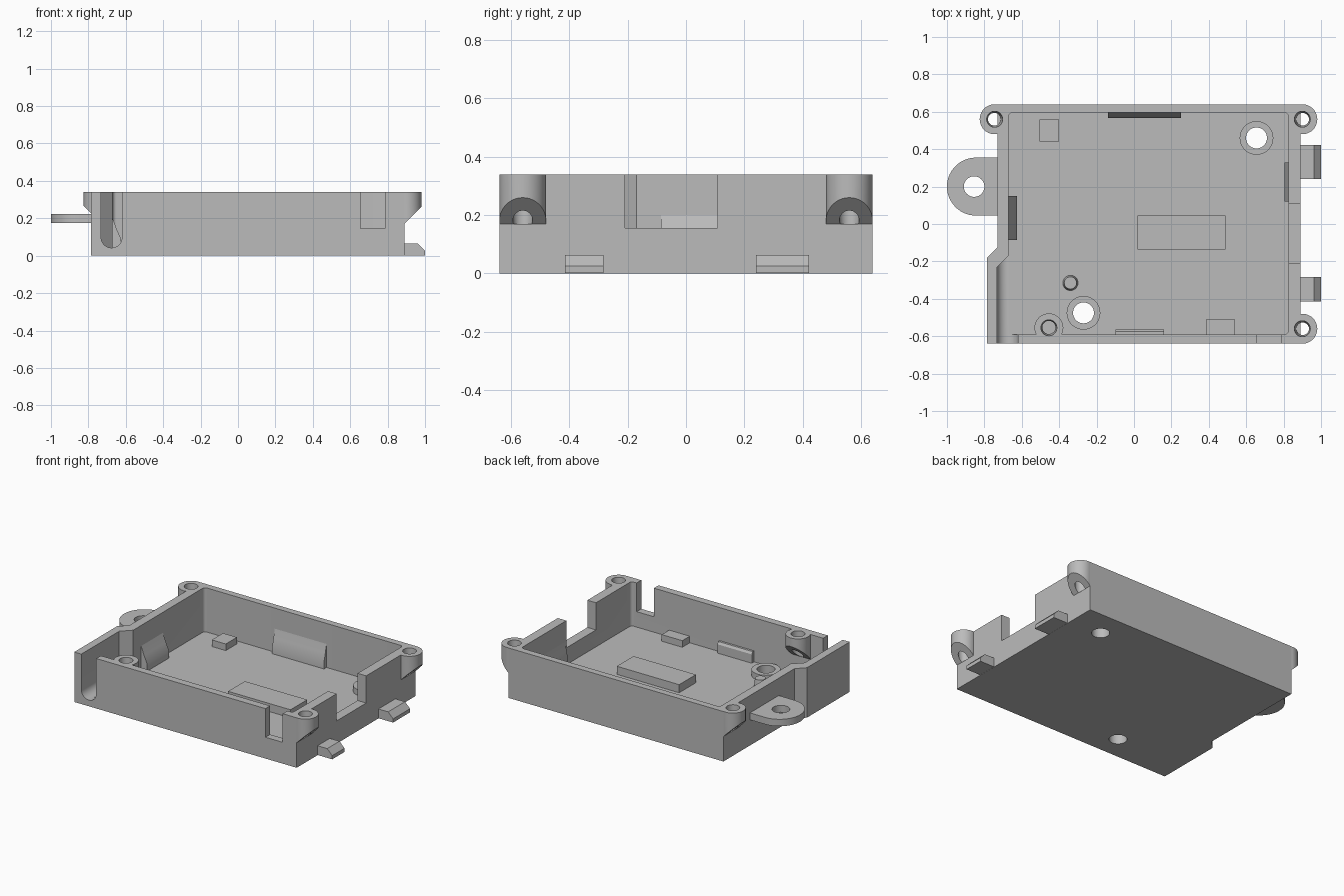
import bpy, bmesh
from math import pi, cos, sin, radians
from mathutils import Vector

if "Cube" in bpy.data.objects:
    bpy.data.objects.remove(bpy.data.objects["Cube"])

grey = bpy.data.materials.new("plain_grey")
grey.use_nodes = True
grey.diffuse_color = (0.5, 0.5, 0.5, 1)
grey.node_tree.nodes["Principled BSDF"].inputs["Base Color"].default_value = (0.5, 0.5, 0.5, 1)

TOP, FLOOR = 0.34, 0.04


def arc(cx, cy, r, a0, a1, n=16):
    return [(cx + r * cos(radians(a0 + (a1 - a0) * i / n)),
             cy + r * sin(radians(a0 + (a1 - a0) * i / n))) for i in range(n + 1)]


def finish(name, bm):
    bmesh.ops.recalc_face_normals(bm, faces=bm.faces)
    mesh = bpy.data.meshes.new(name)
    bm.to_mesh(mesh)
    bm.free()
    mesh.materials.append(grey)
    ob = bpy.data.objects.new(name, mesh)
    bpy.context.collection.objects.link(ob)
    return ob


def trim(bm, point, normal):
    """Remove everything on the normal's side of a plane and close the cut."""
    geom = bm.verts[:] + bm.edges[:] + bm.faces[:]
    cut = bmesh.ops.bisect_plane(bm, geom=geom, plane_co=point, plane_no=normal, clear_outer=True)
    edges = [e for e in cut["geom_cut"] if isinstance(e, bmesh.types.BMEdge)]
    bmesh.ops.contextual_create(bm, geom=edges)


def prism(name, pts, lo, hi, axis="z", plane=None):
    """Extrude a profile along an axis: z takes (x, y), y takes (x, z), x takes (y, z)."""
    place = {"z": lambda a, b, t: (a, b, t),
             "y": lambda a, b, t: (a, t, b),
             "x": lambda a, b, t: (t, a, b)}[axis]
    bm = bmesh.new()
    face = bm.faces.new([bm.verts.new(place(a, b, lo)) for a, b in pts])
    new = bmesh.ops.extrude_face_region(bm, geom=[face])["geom"]
    shift = Vector(place(0, 0, hi - lo))
    bmesh.ops.translate(bm, vec=shift, verts=[v for v in new if isinstance(v, bmesh.types.BMVert)])
    if plane:
        trim(bm, *plane)
    return finish(name, bm)


def box(name, x0, x1, y0, y1, z0, z1):
    return prism(name, [(x0, y0), (x1, y0), (x1, y1), (x0, y1)], z0, z1)


def cylinder(name, x, y, r, z0, z1, plane=None, r_top=None):
    bm = bmesh.new()
    bmesh.ops.create_cone(bm, cap_ends=True, segments=40, radius1=r,
                          radius2=r_top or r, depth=z1 - z0)
    bmesh.ops.translate(bm, vec=(x, y, (z0 + z1) / 2), verts=bm.verts)
    if plane:
        trim(bm, *plane)
    return finish(name, bm)


def combine(ob, other, operation):
    mod = ob.modifiers.new("combine", "BOOLEAN")
    mod.object, mod.operation, mod.solver = other, operation, "EXACT"
    bpy.context.view_layer.objects.active = ob
    bpy.ops.object.modifier_apply(modifier=mod.name)
    bpy.data.objects.remove(other)


# Tray block, wider at the front of its -x side
tray = prism("tray", [(0.89, -0.64), (0.89, 0.64), (-0.73, 0.64), (-0.73, -0.125),
                      (-0.785, -0.18), (-0.785, -0.64)], 0, TOP)

# Corner screw lugs with sloped undersides
lugs = [(0.9, 0.56, 1, 0.89), (0.9, -0.56, 1, 0.89), (-0.745, 0.56, -1, -0.73)]
for x, y, d, wall in lugs:
    slope = ((wall, y, 0.17), (d, 0, -1))
    combine(tray, cylinder("lug", x, y, 0.08, 0.02, TOP, slope), "UNION")

# Main cavity with rounded corners
cavity = (arc(0.805, 0.575, 0.02, 0, 90, 6) + arc(-0.65, 0.575, 0.02, 90, 180, 6)
          + [(-0.67, -0.59)] + arc(0.805, -0.57, 0.02, 270, 360, 6))
combine(tray, prism("cavity", cavity, FLOOR, 0.5), "DIFFERENCE")

# Round-bottomed cable channel leaving through the front wall
channel = arc(-0.676, 0.098, 0.056, 180, 360) + [(-0.62, 0.5), (-0.732, 0.5)]
combine(tray, prism("channel", channel, -0.7, 0, "y",
                    ((-0.67, -0.17, 0), (-1, 1, 0))), "DIFFERENCE")

# Openings in the front and +x walls
combine(tray, box("front_notch", 0.655, 0.785, -0.7, -0.55, 0.145, 0.5), "DIFFERENCE")
combine(tray, box("side_notch", 0.8, 0.95, -0.21, 0.108, 0.155, 0.5), "DIFFERENCE")

# Inner screw post hanging on the front wall
post_slope = ((0, -0.59, 0.17), (0, 1, -1))
combine(tray, cylinder("post", -0.455, -0.555, 0.077, 0.08, TOP, post_slope), "UNION")

# Raised floor rings with holes through the floor
for x, y in [(0.655, 0.46), (-0.27, -0.475)]:
    combine(tray, cylinder("ring", x, y, 0.09, 0.02, 0.08), "UNION")
    combine(tray, cylinder("hole", x, y, 0.056, -0.1, 0.2), "DIFFERENCE")

# Screw holes in lugs and post
for x, y in [(l[0], l[1]) for l in lugs] + [(-0.455, -0.555)]:
    combine(tray, cylinder("screw_hole", x, y, 0.033, 0.17, 0.345, None, 0.043), "DIFFERENCE")

# Mounting ear on the -x side
ear = prism("mounting_ear", arc(-0.845, 0.2, 0.155, 90, 270, 28)
            + [(-0.72, 0.045), (-0.72, 0.355)], 0.175, 0.222)
combine(ear, cylinder("ear_hole", -0.855, 0.2, 0.055, 0, 0.4), "DIFFERENCE")

# Hinge hooks on the +x side
hook = [(0.87, 0.001), (1, 0.001), (1, 0.026), (0.963, 0.064), (0.87, 0.064)]
parts = [tray, ear,
         prism("front_hook", hook, -0.415, -0.283, "y"),
         prism("back_hook", hook, 0.24, 0.422, "y")]


def ramp(wall, reach):
    """Clip profile that swells from the wall towards the floor."""
    out = 1 if reach > wall else -1
    return [(wall - 0.01 * out, 0.03), (reach, 0.03), (reach, 0.09),
            (wall + 0.5 * (reach - wall), 0.14), (wall, 0.2), (wall - 0.01 * out, 0.2)]


# Ramped clips and a low bump inside the walls
parts += [prism("back_clip", ramp(0.595, 0.568), -0.14, 0.25, "x"),
          prism("cable_side_clip", ramp(-0.67, -0.625), -0.085, 0.15, "y"),
          prism("hook_side_clip", ramp(0.825, 0.805), 0.12, 0.33, "y"),
          prism("front_bump", [(-0.6, 0.035), (-0.565, 0.035), (-0.565, 0.1),
                               (-0.575, 0.115), (-0.6, 0.115)], -0.1, 0.16, "x")]

# Support pads and locating peg on the floor
parts += [box("back_pad", -0.505, -0.4, 0.44, 0.56, 0.03, 0.085),
          box("middle_pad", 0.02, 0.49, -0.135, 0.045, 0.03, 0.095),
          box("front_pad", 0.385, 0.54, -0.6, -0.51, 0.03, 0.085),
          cylinder("peg", -0.34, -0.315, 0.042, 0.03, 0.1, None, 0.033)]

# Smooth curved walls, crisp edges
bpy.ops.object.select_all(action="DESELECT")
for ob in parts:
    ob.select_set(True)
bpy.context.view_layer.objects.active = tray
bpy.ops.object.shade_smooth_by_angle(angle=pi / 6)
